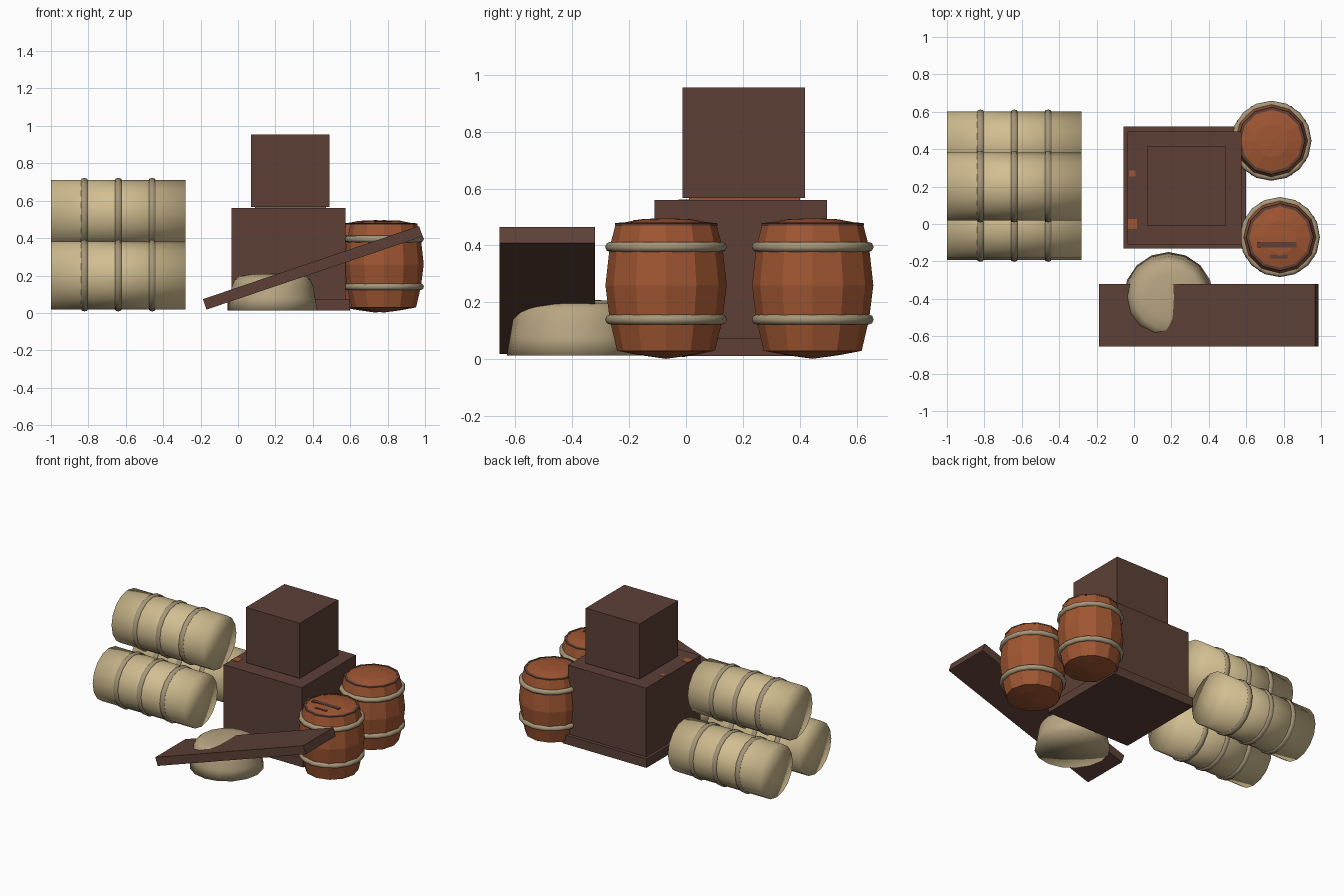
import bpy, bmesh, math
from mathutils import Matrix, Vector

if "Cube" in bpy.data.objects:
    bpy.data.objects.remove(bpy.data.objects["Cube"], do_unlink=True)


def material(name, rgb):
    lin = [((c / 255 + 0.055) / 1.055) ** 2.4 for c in rgb] + [1.0]
    m = bpy.data.materials.new(name)
    m.use_nodes = True
    m.diffuse_color = lin
    m.node_tree.nodes["Principled BSDF"].inputs["Base Color"].default_value = lin
    return m


BROWN = material("dark brown wood", (93, 64, 55))
ORANGE = material("orange brown wood", (160, 86, 50))
STRAW = material("straw cloth", (210, 190, 145))
BAND = material("dull tan band", (166, 150, 121))
SACK = material("sackcloth", (184, 166, 130))


def finish(name, bm, mat, smooth=False):
    bmesh.ops.recalc_face_normals(bm, faces=bm.faces)
    me = bpy.data.meshes.new(name)
    bm.to_mesh(me)
    bm.free()
    me.materials.append(mat)
    for p in me.polygons:
        p.use_smooth = smooth
    ob = bpy.data.objects.new(name, me)
    bpy.context.scene.collection.objects.link(ob)
    return ob


def box(name, lo, hi, mat, tilt=0.0):
    lo, hi = Vector(lo), Vector(hi)
    bm = bmesh.new()
    bmesh.ops.create_cube(bm, size=1)
    size = Matrix.Diagonal((*(hi - lo), 1))
    rot = Matrix.Rotation(tilt, 4, "Y")
    bm.transform(Matrix.Translation((lo + hi) / 2) @ rot @ size)
    return finish(name, bm, mat)


def lathe(name, profile, sides, place, mat, smooth=False, closed=False):
    """Spin (radius, height) points round the z axis, then place the result."""
    bm = bmesh.new()
    verts = [bm.verts.new((r, 0, z)) for r, z in profile]
    edges = [bm.edges.new(pair) for pair in zip(verts, verts[1:])]
    if closed:
        edges.append(bm.edges.new((verts[-1], verts[0])))
    bmesh.ops.spin(bm, geom=verts + edges, cent=(0, 0, 0), axis=(0, 0, 1),
                   angle=math.tau, steps=sides, use_merge=True)
    bmesh.ops.remove_doubles(bm, verts=bm.verts, dist=0.0005)
    bm.transform(place)
    return finish(name, bm, mat, smooth)


def ring(name, radius, width, depth, sides, place, mat):
    """Hoop with a rounded outer edge."""
    section = [(radius + depth * math.cos(a), width * math.sin(a))
               for a in [math.tau * i / 8 for i in range(8)]]
    return lathe(name, section, sides, place, mat, True, True)


# Stack of three banded rolls lying along x
lie = Matrix.Rotation(math.pi / 2, 4, "Y")
for label, y, z in (("front", -0.01, 0.2), ("back", 0.42, 0.2), ("top", 0.2, 0.53)):
    place = Matrix.Translation((-0.64, y, z)) @ lie
    lathe(label + "_roll", [(0, -0.36), (0.182, -0.36), (0.182, 0.36), (0, 0.36)],
          16, place, STRAW, True)
    for i in (-1, 0, 1):
        ring(f"{label}_roll_band", 0.178, 0.02, 0.014, 16,
             place @ Matrix.Translation((0, 0, 0.181 * i)), BAND)

# Crates
box("large_crate_base", (-0.055, -0.13, 0.012), (0.6, 0.52, 0.075), BROWN)
box("large_crate", (-0.035, -0.11, 0.075), (0.575, 0.495, 0.56), BROWN)
box("crate_spacer", (0.09, 0.01, 0.555), (0.47, 0.4, 0.568), ORANGE)
box("small_crate", (0.07, -0.012, 0.566), (0.49, 0.418, 0.955), BROWN)
for y, r in ((0.0, 0.026), (0.27, 0.017)):
    box("worn_patch", (-0.01 - r, y - r, 0.559), (-0.01 + r, y + r, 0.562), ORANGE)

# Barrels with hoops and stained lids
barrel = [(0, 0.002), (0.1, 0.016), (0.172, 0.03), (0.198, 0.14), (0.213, 0.26),
          (0.198, 0.395), (0.177, 0.475), (0.09, 0.492), (0, 0.496)]
for label, x, y in (("front", 0.78, -0.07), ("back", 0.735, 0.445)):
    place = Matrix.Translation((x, y, 0))
    lathe(label + "_barrel", barrel, 12, place, ORANGE)
    lathe(label + "_barrel_rim", [(0.164, 0.472), (0.164, 0.48), (0.18, 0.478), (0.18, 0.47)],
          12, place, BROWN, closed=True)
    for z in (0.14, 0.395):
        ring(label + "_barrel_hoop", 0.196, 0.018, 0.018, 16,
             place @ Matrix.Translation((0, 0, z)), BAND)
box("lid_stain", (0.66, -0.125, 0.488), (0.87, -0.095, 0.495), BROWN)
box("lid_stain_small", (0.73, -0.185, 0.483), (0.82, -0.165, 0.49), BROWN)

# Slumped sack under the plank
sack = [(0, 0.013), (0.24, 0.013), (0.228, 0.08), (0.218, 0.14), (0.203, 0.178),
        (0.18, 0.196), (0.12, 0.207), (0, 0.21)]
lathe("sack", sack, 16, Matrix.Translation((0.185, -0.39, 0)), SACK, True)

# Leaning plank
box("leaning_plank", (-0.21, -0.655, 0.212), (1.01, -0.32, 0.271), BROWN,
    math.radians(-18.7))
